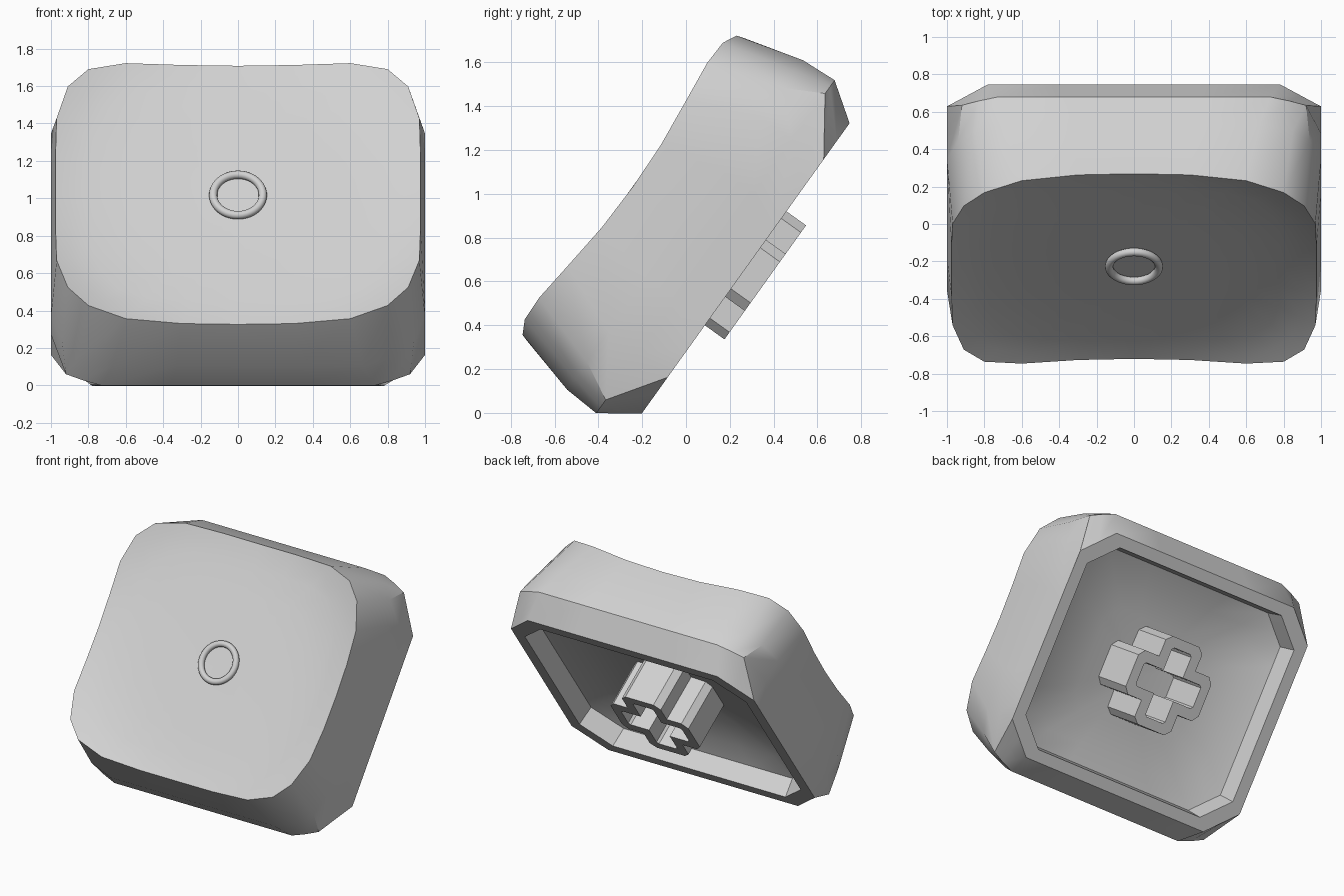
import bpy, bmesh, math
from mathutils import Matrix, Vector

cube = bpy.data.objects.get("Cube")
if cube:
    bpy.data.objects.remove(cube)

# Single plastic colour
plastic = bpy.data.materials.new("light_grey_plastic")
plastic.use_nodes = True
colour = (0.64, 0.64, 0.64, 1)
plastic.diffuse_color = colour
plastic.node_tree.nodes["Principled BSDF"].inputs["Base Color"].default_value = colour

# Parts are made with the base flat, then leaned back as a whole
LEAN = Matrix.Translation((0, 0.2725, 0.66)) @ Matrix.Rotation(math.radians(54.4), 4, 'X')


def four_way(quarter):
    """Mirror a quarter outline into a full closed loop."""
    half = quarter + [(x, -y) for x, y in reversed(quarter) if y > 0]
    return half + [(-x, y) for x, y in reversed(half) if x > 0]


def loft(bm, rings, close_loop=False):
    """Bridge rings of equal length with quads and return their vertices."""
    loops = [[bm.verts.new(p) for p in ring] for ring in rings]
    pairs = list(zip(loops, loops[1:]))
    if close_loop:
        pairs.append((loops[-1], loops[0]))
    for a, b in pairs:
        for i in range(len(a)):
            j = (i + 1) % len(a)
            bm.faces.new((a[i], a[j], b[j], b[i]))
    return loops


def fan(bm, loop, height):
    """Close a loop with triangles around a centre point."""
    tip = bm.verts.new((0, 0, height))
    for i, v in enumerate(loop):
        bm.faces.new((v, loop[(i + 1) % len(loop)], tip))


def finish(bm, name, angle):
    bmesh.ops.recalc_face_normals(bm, faces=bm.faces)
    mesh = bpy.data.meshes.new(name)
    bm.to_mesh(mesh)
    bm.free()
    obj = bpy.data.objects.new(name, mesh)
    bpy.context.collection.objects.link(obj)
    mesh.materials.append(plastic)
    obj.matrix_world = LEAN
    bpy.ops.object.select_all(action='DESELECT')
    obj.select_set(True)
    bpy.context.view_layer.objects.active = obj
    bpy.ops.object.shade_smooth_by_angle(angle=math.radians(angle))


def dish_height(x, y):
    return 0.596 + 0.046 * (x * x + y * y) ** 3


def flat_ring(outline, height, sx=1, sy=1):
    return [(x * sx, y * sy, height) for x, y in outline]


# Quarter outlines at the dish edge, shoulder, waist and base
top = four_way([(0, .85), (.3, .85), (.6, .84), (.8, .777), (.91, .66),
                (.97, .466), (.976, .23), (.976, 0)])
shoulder = four_way([(0, .925), (.33, .925), (.67, .925), (.85, .865), (.94, .77),
                     (1, .6), (1, .3), (1, 0)])
waist = four_way([(0, .935), (.36, .935), (.73, .935), (.83, .9), (.92, .86),
                  (1, .6), (1, .3), (1, 0)])
base = four_way([(0, .815), (.39, .815), (.78, .815), (.89, .713), (1, .612),
                 (1, .45), (1, .22), (1, 0)])

# Hollow key cap: dish, walls, rim and shallow domed cavity in one shell
bm = bmesh.new()
rings = []
for s in (0.2, 0.4, 0.6, 0.8, 0.92, 1):
    rings.append([(x * s, y * s, dish_height(x * s, y * s)) for x, y in top])
rings += [
    flat_ring(shoulder, 0.34),
    flat_ring(waist, 0.17),
    flat_ring(base, 0),
    flat_ring(base, 0, 0.91, 0.9),
    flat_ring(base, 0.14, 0.89, 0.88),
    flat_ring(base, 0.195, 0.72, 0.71),
    flat_ring(base, 0.235, 0.45, 0.45),
]
loops = loft(bm, rings)
fan(bm, loops[0], dish_height(0, 0))
fan(bm, loops[-1], 0.25)
finish(bm, "key_cap", 32)

# Cross-shaped socket stem with a cross-shaped hole
outer = four_way([(.115, .32), (.16, .28), (.16, .16), (.28, .16), (.32, .115)])
inner = four_way([(.07, .25), (.085, .235), (.085, .085), (.235, .085), (.25, .07)])
bm = bmesh.new()
loft(bm, [flat_ring(outer, 0.28), flat_ring(outer, -0.11),
          flat_ring(inner, -0.11), flat_ring(inner, 0.28)], close_loop=True)
finish(bm, "socket_stem", 20)

# Raised ring in the middle of the dish
bm = bmesh.new()
tube = []
for i in range(12):
    a = math.tau * i / 12
    r = 0.133 + 0.022 * math.cos(a)
    z = 0.615 + 0.022 * math.sin(a)
    tube.append([Vector((r * math.cos(t), r * math.sin(t), z))
                 for t in (math.tau * k / 40 for k in range(40))])
loft(bm, tube, close_loop=True)
finish(bm, "raised_ring", 50)
